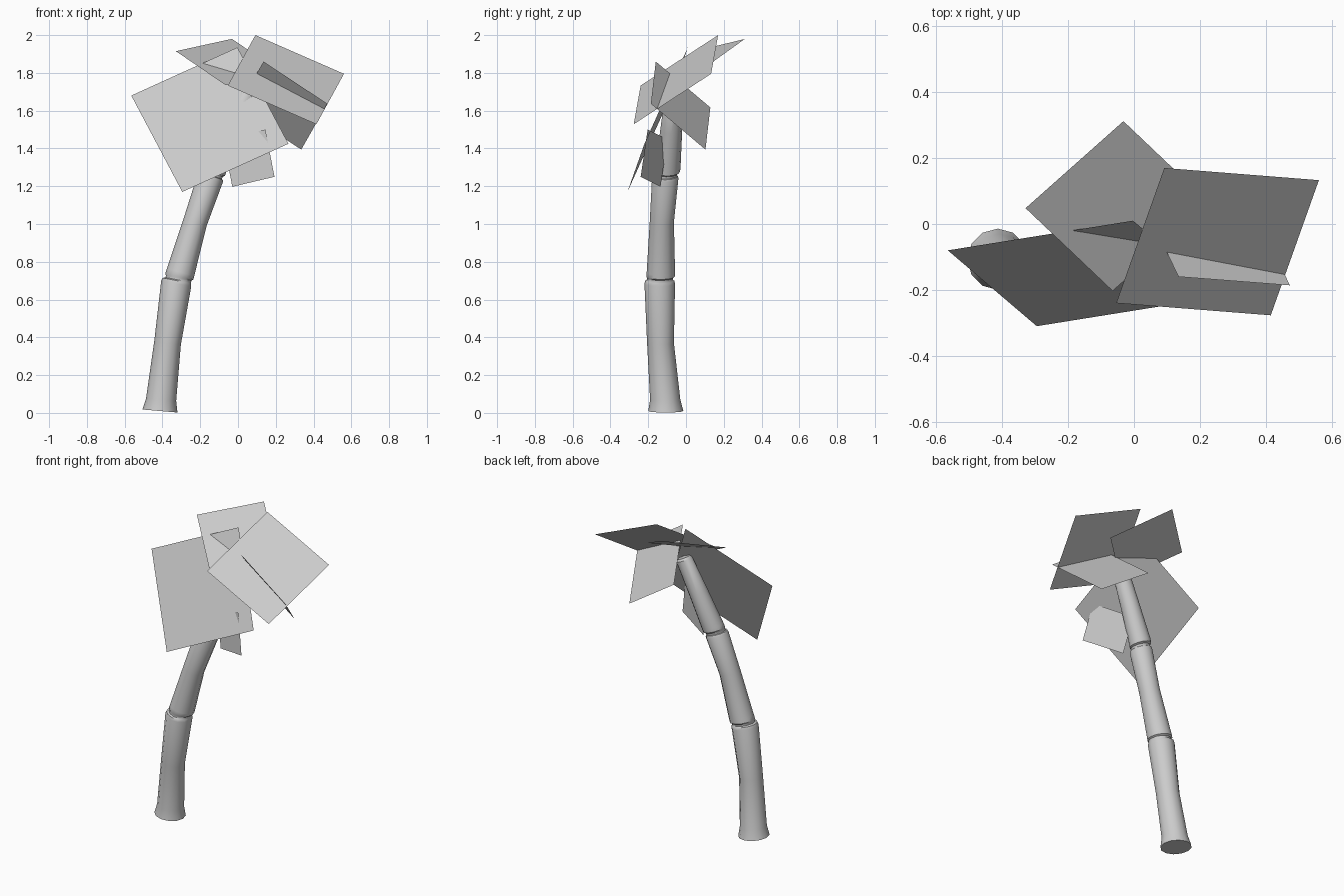
import bpy, bmesh, math
from mathutils import Vector, Matrix

SIDES = 12


def finish(bm, name):
    mesh = bpy.data.meshes.new(name)
    bm.to_mesh(mesh)
    bm.free()
    obj = bpy.data.objects.new(name, mesh)
    bpy.context.collection.objects.link(obj)
    return obj


# Trunk: one loft through tilted rings (x, y, z, radius, lean in degrees)
rings = [
    # lower segment with flared foot
    (-0.413, -0.107, 0.010, 0.093, 5), (-0.407, -0.110, 0.070, 0.080, 5),
    (-0.373, -0.135, 0.370, 0.071, 8), (-0.327, -0.139, 0.685, 0.081, 11),
    (-0.324, -0.139, 0.700, 0.077, 11),
    # first neck and middle segment
    (-0.316, -0.138, 0.704, 0.069, 11), (-0.314, -0.137, 0.714, 0.069, 11),
    (-0.311, -0.134, 0.722, 0.076, 12), (-0.304, -0.133, 0.745, 0.075, 15),
    (-0.227, -0.128, 1.010, 0.064, 18), (-0.147, -0.110, 1.242, 0.070, 18),
    (-0.143, -0.110, 1.254, 0.066, 18),
    # second neck and upper segment
    (-0.141, -0.107, 1.256, 0.059, 18), (-0.137, -0.104, 1.268, 0.059, 18),
    (-0.133, -0.099, 1.276, 0.067, 19), (-0.126, -0.096, 1.295, 0.067, 21),
    (-0.035, -0.078, 1.500, 0.058, 23), (0.055, -0.060, 1.695, 0.050, 24),
    (0.060, -0.060, 1.707, 0.040, 24),
]
bm = bmesh.new()
loops = []
for x, y, z, r, lean in rings:
    m = Matrix.Translation((x, y, z)) @ Matrix.Rotation(math.radians(lean), 4, 'Y')
    angles = [2 * math.pi * i / SIDES for i in range(SIDES)]
    loops.append([bm.verts.new(m @ Vector((r * math.cos(a), r * math.sin(a), 0)))
                  for a in angles])
for lo, hi in zip(loops, loops[1:]):
    for i in range(SIDES):
        j = (i + 1) % SIDES
        bm.faces.new((lo[i], lo[j], hi[j], hi[i]))
bm.faces.new(loops[0][::-1])
bm.faces.new(loops[-1])
trunk = finish(bm, "trunk")
bpy.context.view_layer.objects.active = trunk
trunk.select_set(True)
bpy.ops.object.shade_smooth_by_angle(angle=math.radians(35))

# Leaf cards: flat parallelograms from three consecutive corners
leaves = {
    "leaf_front": ((-0.565, -0.08, 1.68), (-0.295, -0.31, 1.17), (0.267, -0.22, 1.425)),
    "leaf_right": ((0.092, 0.17, 2.0), (-0.054, -0.24, 1.733), (0.415, -0.277, 1.528)),
    "leaf_back": ((-0.032, 0.312, 1.98), (-0.329, 0.048, 1.915), (-0.065, -0.203, 1.735)),
    "leaf_side": ((0.135, -0.16, 1.86), (0.473, -0.186, 1.637), (0.335, 0.103, 1.394)),
    "leaf_small": ((-0.03, -0.135, 1.197), (0.193, -0.24, 1.25), (0.145, -0.203, 1.50)),
}
for name, corners in leaves.items():
    a, b, c = map(Vector, corners)
    bm = bmesh.new()
    bm.faces.new([bm.verts.new(p) for p in (a, b, c, a + c - b)])
    finish(bm, name)
